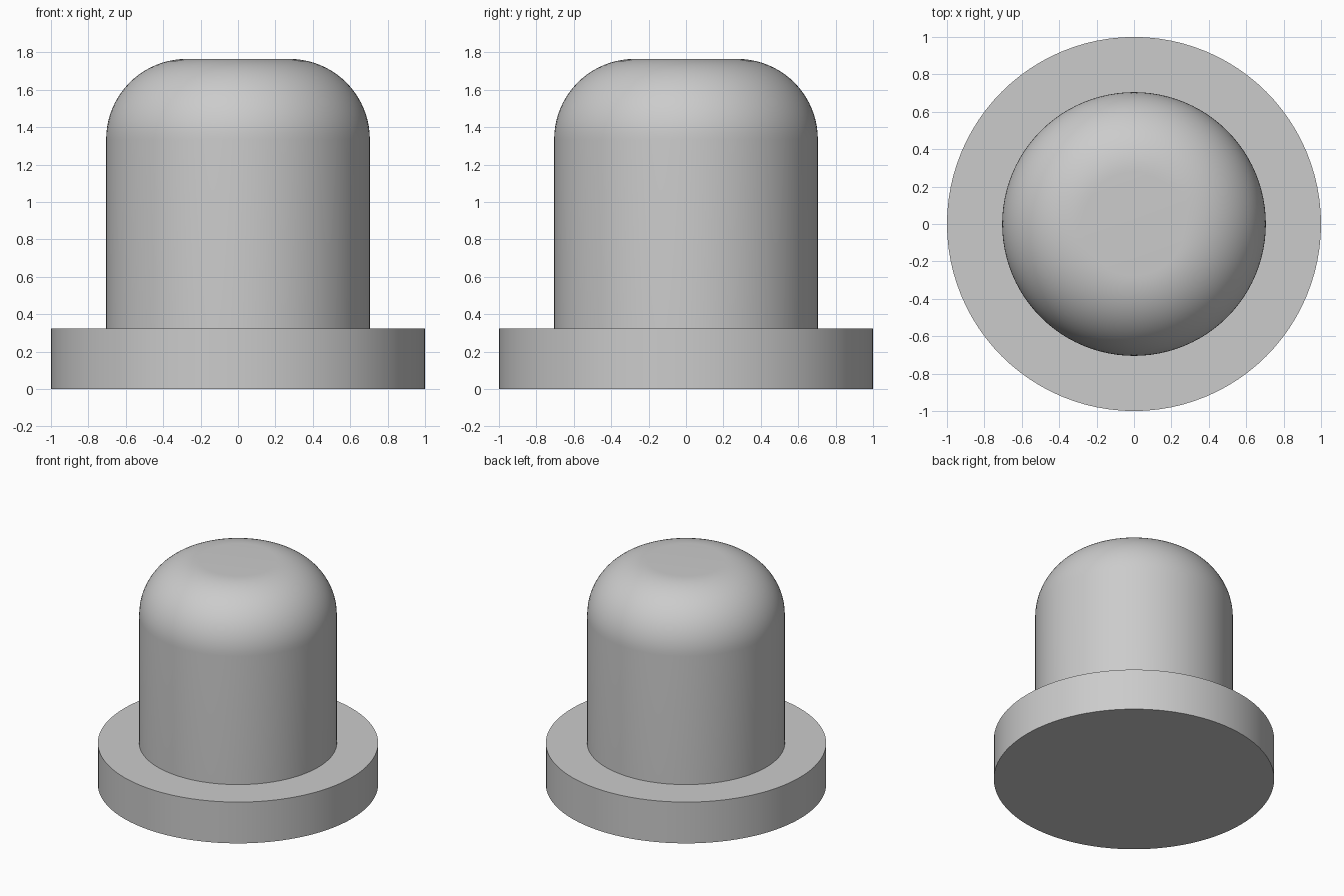
import bpy
import bmesh
from math import sin, cos, pi, radians

SIDES = 96
FLANGE_R, FLANGE_H = 1.0, 0.325
BODY_R, TOP_Z, FILLET = 0.705, 1.765, 0.43

cube = bpy.data.objects.get("Cube")
if cube:
    bpy.data.objects.remove(cube, do_unlink=True)

grey = bpy.data.materials.new("plain_grey")
grey.use_nodes = True
colour = (0.6, 0.6, 0.6, 1)
grey.diffuse_color = colour
grey.node_tree.nodes["Principled BSDF"].inputs["Base Color"].default_value = colour


def lathe(name, profile):
    """Turn an (r, z) profile, listed from bottom to top, about the z axis."""
    bm = bmesh.new()
    verts = [bm.verts.new((r, 0, z)) for r, z in profile]
    edges = [bm.edges.new(pair) for pair in zip(verts, verts[1:])]
    bmesh.ops.spin(bm, geom=verts + edges, cent=(0, 0, 0), axis=(0, 0, 1),
                   angle=2 * pi, steps=SIDES, use_merge=True)
    bmesh.ops.remove_doubles(bm, verts=bm.verts, dist=1e-5)
    bmesh.ops.recalc_face_normals(bm, faces=bm.faces)
    # Open shells: make sure the side walls face away from the axis
    if sum(f.normal.dot(f.calc_center_median()) * f.calc_area() for f in bm.faces) < 0:
        bmesh.ops.reverse_faces(bm, faces=bm.faces)
    mesh = bpy.data.meshes.new(name)
    bm.to_mesh(mesh)
    bm.free()
    mesh.materials.append(grey)
    obj = bpy.data.objects.new(name, mesh)
    bpy.context.collection.objects.link(obj)
    bpy.ops.object.select_all(action="DESELECT")
    obj.select_set(True)
    bpy.context.view_layer.objects.active = obj
    bpy.ops.object.shade_smooth_by_angle(angle=radians(30))
    return obj


# Round flange: underside, rim and the ring up to the body
lathe("base_flange", [(0, 0), (FLANGE_R, 0), (FLANGE_R, FLANGE_H), (BODY_R, FLANGE_H)])

# Cylindrical body with a large rounded shoulder and a small flat top
STEPS = 20
shoulder = [(BODY_R - FILLET + FILLET * cos(a), TOP_Z - FILLET + FILLET * sin(a))
            for a in (pi / 2 * i / STEPS for i in range(STEPS + 1))]
lathe("domed_body", [(BODY_R, FLANGE_H)] + shoulder + [(0, TOP_Z)])
